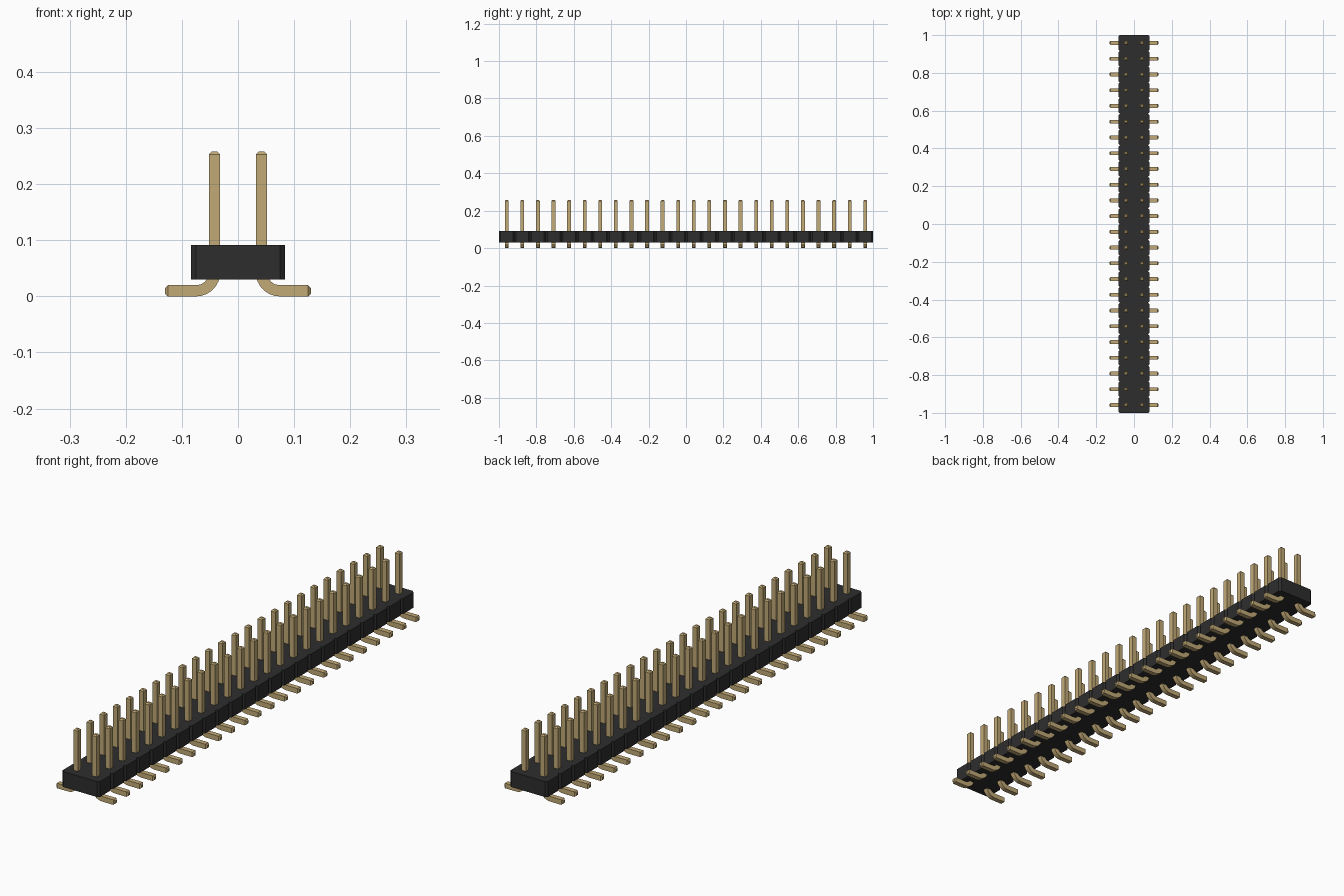
import bpy, bmesh, math
from mathutils import Vector

cube = bpy.data.objects.get("Cube")
if cube:
    bpy.data.objects.remove(cube, do_unlink=True)

COUNT = 24
PITCH = 2 / COUNT
HALF_W = PITCH               # half width of the housing
CHAMFER = PITCH / 10
BASE, TOP = 0.03, 0.092      # housing heights
PIN = 0.01                   # half thickness of a pin
PIN_X = PITCH / 2
PIN_TOP, FOOT_END = 0.258, 0.13
TIP = 0.005                  # length of the tapered ends
BEND = 0.033                 # centre line radius of the bend


def material(name, color, metallic=0.0):
    mat = bpy.data.materials.new(name)
    mat.use_nodes = True
    mat.diffuse_color = (*color, 1)
    mat.node_tree.nodes["Principled BSDF"].inputs["Base Color"].default_value = (*color, 1)
    return mat


def finish(bm, name, mat):
    bmesh.ops.recalc_face_normals(bm, faces=bm.faces)
    mesh = bpy.data.meshes.new(name)
    bm.to_mesh(mesh)
    bm.free()
    mesh.materials.append(mat)
    obj = bpy.data.objects.new(name, mesh)
    bpy.context.collection.objects.link(obj)
    return obj


black = material("black plastic", (0.027, 0.027, 0.027))
gold = material("gold metal", (0.54, 0.40, 0.18))

# Housing: notched outline extruded upward
right_side = []
for i in range(COUNT):
    y0 = -1 + i * PITCH
    y1 = y0 + PITCH
    right_side += [(HALF_W - CHAMFER, y0), (HALF_W, y0 + CHAMFER), (HALF_W, y1 - CHAMFER)]
right_side.append((HALF_W - CHAMFER, 1))
outline = right_side + [(-x, y) for x, y in reversed(right_side)]
bm = bmesh.new()
floor = bm.faces.new([bm.verts.new((x, y, BASE)) for x, y in outline])
extruded = bmesh.ops.extrude_face_region(bm, geom=[floor], use_keep_orig=True)
top_verts = [g for g in extruded["geom"] if isinstance(g, bmesh.types.BMVert)]
bmesh.ops.translate(bm, verts=top_verts, vec=(0, 0, TOP - BASE))
finish(bm, "housing", black)

# Pin: square section swept down the post, round the bend and along the foot
# Each station is (x, z, direction angle of the section's outer side, scale)
stations = [(PIN_X, PIN_TOP, math.pi, 0.5), (PIN_X, PIN_TOP - TIP, math.pi, 1)]
steps = 8
for i in range(steps + 1):
    a = math.pi + i / steps * math.pi / 2
    stations.append((PIN_X + BEND + BEND * math.cos(a), PIN + BEND + BEND * math.sin(a), a, 1))
stations += [(FOOT_END - TIP, PIN, math.pi * 1.5, 1), (FOOT_END, PIN, math.pi * 1.5, 0.5)]

bm = bmesh.new()
rings = []
for x, z, angle, scale in stations:
    out = Vector((math.cos(angle), 0, math.sin(angle))) * PIN * scale
    side = Vector((0, PIN * scale, 0))
    centre = Vector((x, -1 + PITCH / 2, z))
    rings.append([bm.verts.new(centre + out * u + side * v)
                  for u, v in ((1, 1), (1, -1), (-1, -1), (-1, 1))])
for a, b in zip(rings, rings[1:]):
    for k in range(4):
        n = (k + 1) % 4
        bm.faces.new((a[k], a[n], b[n], b[k]))
bm.faces.new(rings[0])
bm.faces.new(rings[-1])
pins = finish(bm, "contact_pins", gold)

# Smooth only the bends
bpy.ops.object.select_all(action="DESELECT")
pins.select_set(True)
bpy.context.view_layer.objects.active = pins
bpy.ops.object.shade_smooth_by_angle(angle=math.radians(20))

# Repeat along the housing and mirror to the other row
array = pins.modifiers.new("row", "ARRAY")
array.count = COUNT
array.use_relative_offset = False
array.use_constant_offset = True
array.constant_offset_displace = (0, PITCH, 0)
mirror = pins.modifiers.new("other row", "MIRROR")
mirror.use_axis = (True, False, False)
mirror.use_mirror_merge = False
